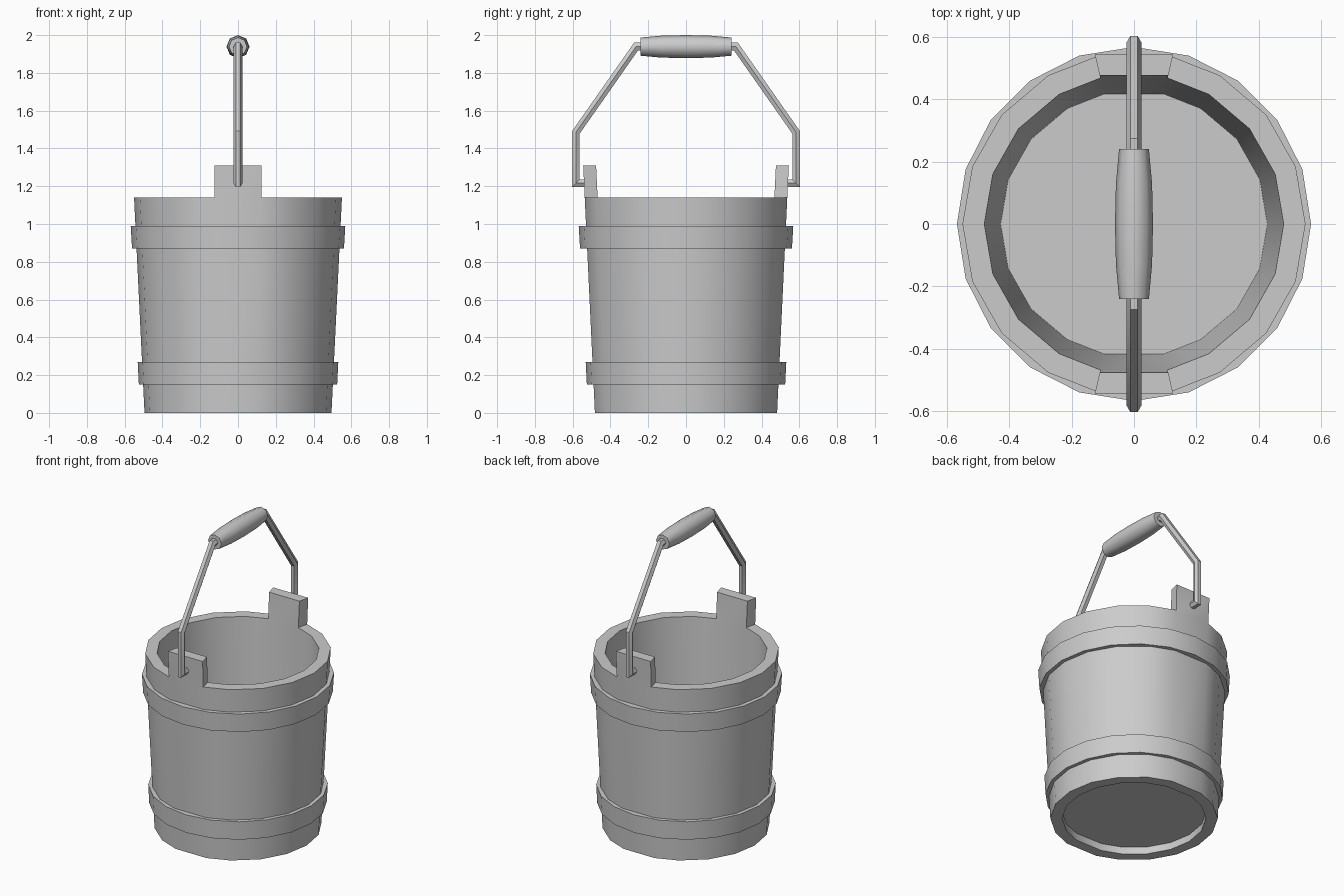
import bpy
import bmesh
from math import sin, cos, pi, radians
from mathutils import Vector

cube = bpy.data.objects.get("Cube")
if cube:
    bpy.data.objects.remove(cube)

grey = bpy.data.materials.new("plain_grey")
grey.use_nodes = True
colour = (0.6, 0.6, 0.6, 1)
grey.diffuse_color = colour
grey.node_tree.nodes["Principled BSDF"].inputs["Base Color"].default_value = colour


def finish(bm, name):
    bmesh.ops.remove_doubles(bm, verts=bm.verts, dist=0.0001)
    bmesh.ops.recalc_face_normals(bm, faces=bm.faces)
    mesh = bpy.data.meshes.new(name)
    bm.to_mesh(mesh)
    bm.free()
    mesh.shade_smooth()
    mesh.set_sharp_from_angle(angle=radians(32))
    mesh.materials.append(grey)
    obj = bpy.data.objects.new(name, mesh)
    bpy.context.collection.objects.link(obj)
    return obj


def loft(bm, rings, caps=True, closed=False):
    """Join equal rings of points with quads."""
    rows = [[bm.verts.new(p) for p in ring] for ring in rings]
    pairs = list(zip(rows, rows[1:]))
    if closed:
        pairs.append((rows[-1], rows[0]))
    for a, b in pairs:
        for i in range(len(a)):
            j = (i + 1) % len(a)
            bm.faces.new((a[i], a[j], b[j], b[i]))
    if caps and not closed:
        bm.faces.new(rows[0])
        bm.faces.new(rows[-1])


def circle(r, z, angles):
    return [(r * cos(a), r * sin(a), z) for a in angles]


# Stave wall, with a narrower flat segment at front and back for the ears
RIM, EAR_TOP, THICK = 1.14, 1.31, 0.07
quarter = [radians(a) for a in (0, 19.5, 39.5, 60, 77)]
half = quarter + [pi - a for a in quarter[:0:-1]]
angles = half + [a + pi for a in half]


def outer(z):
    return 0.495 + 0.0485 * z


def inner(z):
    return outer(z) - THICK


bm = bmesh.new()
loft(bm, [circle(outer(0), 0, angles), circle(outer(RIM), RIM, angles),
          circle(inner(RIM), RIM, angles), circle(inner(0), 0, angles)], closed=True)

# Raised ears replace the rim face of each flat segment
bm.faces.ensure_lookup_table()
for face in list(bm.faces):
    c = face.calc_center_median()
    if abs(c.x) < 0.01 and abs(c.z - RIM) < 0.01:
        low = [v.co.copy() for v in face.verts]
        bm.faces.remove(face)
        high = []
        for p in low:
            is_outer = p.xy.length > outer(RIM) - THICK / 2
            r = outer(EAR_TOP) if is_outer else inner(EAR_TOP)
            d = p.xy.normalized() * r
            high.append(Vector((d.x, d.y, EAR_TOP)))
        loft(bm, [low, high], caps=False)
        bm.faces.new([bm.verts.new(p) for p in high])
finish(bm, "bucket_wall")

# Recessed floor
bm = bmesh.new()
loft(bm, [circle(inner(z) + 0.005, z, angles) for z in (0.048, 0.062)])
finish(bm, "bucket_floor")

# Two hoops
even = [2 * pi * i / 20 for i in range(20)]
for name, z0, z1, r0, r1 in (("lower_hoop", 0.15, 0.27, 0.525, 0.531),
                             ("upper_hoop", 0.87, 0.99, 0.561, 0.568)):
    bm = bmesh.new()
    loft(bm, [circle(r0, z0, even), circle(r1, z1, even),
              circle(r1 - 0.05, z1, even), circle(r0 - 0.05, z0, even)], closed=True)
    finish(bm, name)

# Bent six-sided handle rod, swept in the y-z plane with mitred corners
side = [(0.51, 1.216), (0.583, 1.216), (0.583, 1.485), (0.264, 1.94)]
path = [Vector((0, y, z)) for y, z in side]
path += [Vector((0, -p.y, p.z)) for p in reversed(path)]
rings = []
for i, p in enumerate(path):
    before = (p - path[i - 1]).normalized() if i else None
    after = (path[i + 1] - p).normalized() if i + 1 < len(path) else None
    before, after = before or after, after or before
    tangent = (before + after).normalized()
    normal = tangent.cross(Vector((1, 0, 0))) / tangent.dot(after)
    rings.append([p + 0.0235 * (Vector((cos(a), 0, 0)) + normal * sin(a))
                  for a in [k * pi / 3 for k in range(6)]])
bm = bmesh.new()
loft(bm, rings)
finish(bm, "handle_rod")

# Barrel-shaped eight-sided grip
profile = [(-0.24, 0.048), (-0.13, 0.058), (0, 0.061), (0.13, 0.058), (0.24, 0.048)]
bm = bmesh.new()
loft(bm, [[(r * cos(k * pi / 4), y, 1.939 + r * sin(k * pi / 4)) for k in range(8)]
          for y, r in profile])
grip = finish(bm, "handle_grip")
grip.data.set_sharp_from_angle(angle=radians(50))
